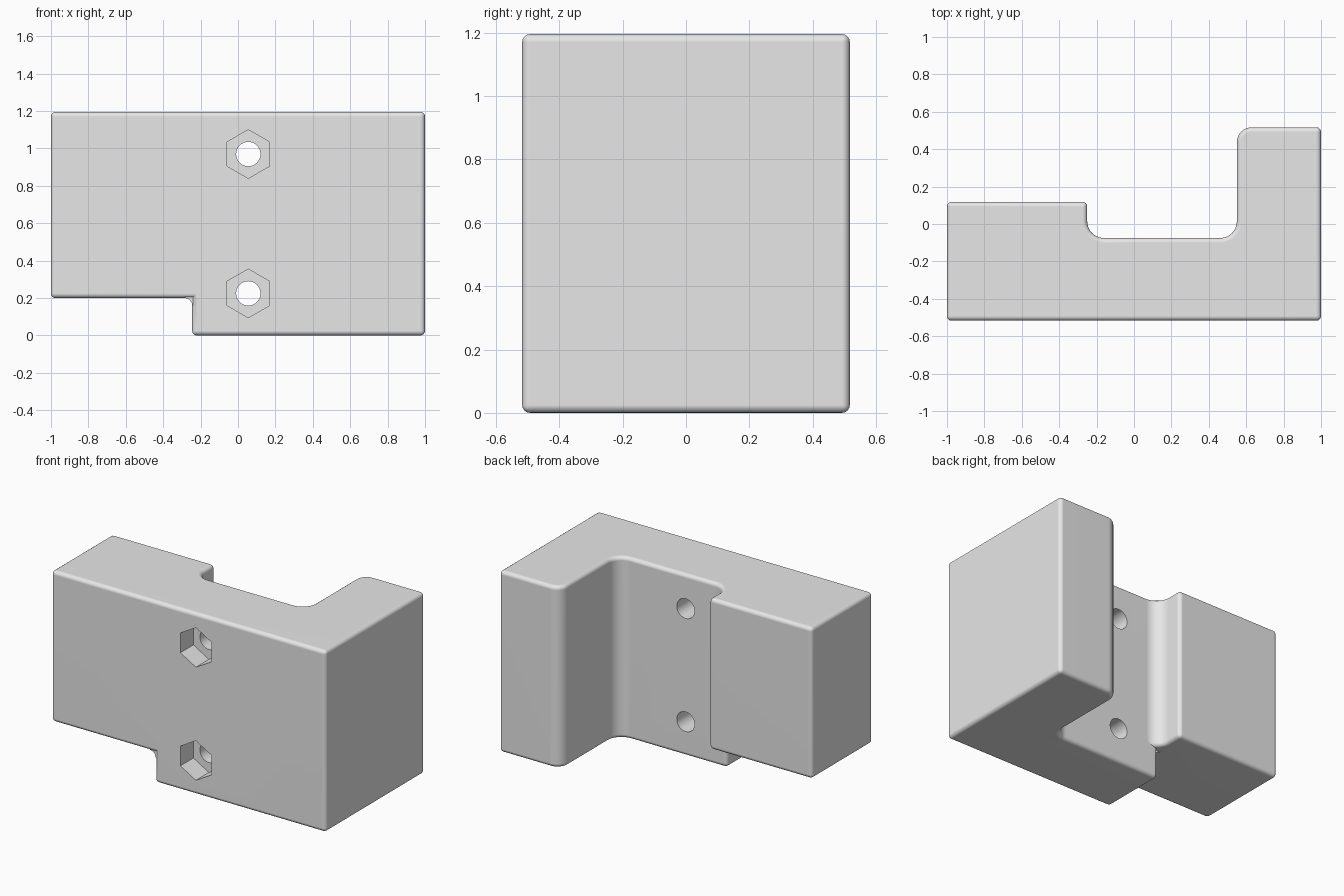
import bpy, bmesh
from math import pi, sin, cos
from mathutils import Vector

if "Cube" in bpy.data.objects:
    bpy.data.objects.remove(bpy.data.objects["Cube"], do_unlink=True)

FRONT, BACK, TOP = -0.517, 0.517, 1.195
STEP_X, STEP_Z = -0.245, 0.2      # lower step under the thin end
FLOOR_Y = -0.075                  # floor of the rear channel
EDGE = 0.025

grey = bpy.data.materials.new("light grey")
grey.use_nodes = True
grey.diffuse_color = (0.8, 0.8, 0.8, 1)
grey.node_tree.nodes["Principled BSDF"].inputs["Base Color"].default_value = (0.8, 0.8, 0.8, 1)


def outline(corners, segments=10):
    """Turn (a, b, radius) corners into a closed outline with rounded corners."""
    points = []
    for i, (a, b, radius) in enumerate(corners):
        p = Vector((a, b))
        if not radius:
            points.append(p)
            continue
        u = (Vector(corners[i - 1][:2]) - p).normalized()
        v = (Vector(corners[(i + 1) % len(corners)][:2]) - p).normalized()
        for k in range(segments + 1):
            t = k / segments * pi / 2
            points.append(p + radius * (u * (1 - sin(t)) + v * (1 - cos(t))))
    return points


def ring(x, z, radius, sides):
    turns = [pi / 2 + 2 * pi * k / sides for k in range(sides)]
    return [Vector((x + radius * cos(t), z + radius * sin(t))) for t in turns]


def prism(name, points, low, high, along="z", bevel=0):
    """Extrude an outline along z (plan outline) or y (front outline)."""
    bm = bmesh.new()
    place = (lambda p, h: (p.x, p.y, h)) if along == "z" else (lambda p, h: (p.x, h, p.y))
    base = bm.faces.new([bm.verts.new(place(p, low)) for p in points])
    new = bmesh.ops.extrude_face_region(bm, geom=[base])["geom"]
    shift = Vector((0, 0, high - low)) if along == "z" else Vector((0, high - low, 0))
    bmesh.ops.translate(bm, vec=shift, verts=[g for g in new if isinstance(g, bmesh.types.BMVert)])
    bmesh.ops.recalc_face_normals(bm, faces=bm.faces)
    mesh = bpy.data.meshes.new(name)
    bm.to_mesh(mesh)
    bm.free()
    mesh.materials.append(grey)
    obj = bpy.data.objects.new(name, mesh)
    bpy.context.collection.objects.link(obj)
    obj.hide_render = True
    if bevel:
        mod = obj.modifiers.new("rounded edges", "BEVEL")
        mod.width, mod.segments = bevel, 4
        mod.limit_method, mod.angle_limit = "ANGLE", pi / 5
        mod.use_clamp_overlap = False
    return obj


# Full-height end with the tall rear arm
body = prism("bracket_body", outline([
    (STEP_X, FRONT, 0), (1, FRONT, 0), (1, BACK, 0), (0.55, BACK, 0.08),
    (0.55, FLOOR_Y, 0.09), (STEP_X, FLOOR_Y, 0)]), 0, TOP, bevel=EDGE)

# Shorter end block with the near side of the channel
end_block = prism("end_block", outline([
    (-1, FRONT, 0), (0.25, FRONT, 0), (0.25, FLOOR_Y, 0), (-0.25, FLOOR_Y, 0.09),
    (-0.25, 0.118, 0), (-1, 0.118, 0)]), STEP_Z, TOP, bevel=EDGE)

# Fillet inside the step corner
r = 0.04
cove = prism("step_fillet", outline([
    (STEP_X - r, STEP_Z + 0.05, 0), (STEP_X + 0.05, STEP_Z + 0.05, 0),
    (STEP_X + 0.05, STEP_Z - r, 0), (STEP_X, STEP_Z - r, 0),
    (STEP_X, STEP_Z, r), (STEP_X - r, STEP_Z, 0)][:3]
    + [(STEP_X, STEP_Z - r, 0)]
    + [(STEP_X - r + r * cos(k * pi / 12), STEP_Z - r + r * sin(k * pi / 12), 0)
       for k in range(1, 7)]), FRONT + 0.01, FLOOR_Y - 0.02, along="y")

# Screw holes with hexagonal nut pockets
cutters = []
for z in (0.97, 0.225):
    cutters.append(prism("screw_hole_cutter", ring(0.055, z, 0.065, 32), -1, 1, along="y"))
    cutters.append(prism("nut_pocket_cutter", ring(0.055, z, 0.13, 6), FRONT - 0.1, FRONT + 0.135, along="y"))

for part in [end_block, cove] + cutters:
    mod = body.modifiers.new(part.name, "BOOLEAN")
    mod.operation = "DIFFERENCE" if part in cutters else "UNION"
    mod.solver = "EXACT"
    mod.object = part

# Bake the joined solid and drop the helper parts
bpy.context.view_layer.update()
graph = bpy.context.evaluated_depsgraph_get()
solid = bpy.data.meshes.new_from_object(body.evaluated_get(graph))
body.modifiers.clear()
body.data = solid
body.hide_render = False
for part in [end_block, cove] + cutters:
    bpy.data.objects.remove(part, do_unlink=True)
solid.materials.clear()
solid.materials.append(grey)
for face in solid.polygons:
    face.material_index = 0

# Smooth rounded edges, flat large faces
bpy.ops.object.select_all(action="DESELECT")
body.select_set(True)
bpy.context.view_layer.objects.active = body
bpy.ops.object.shade_smooth_by_angle(angle=pi / 6)
weighted = body.modifiers.new("flat faces", "WEIGHTED_NORMAL")
weighted.keep_sharp = True
